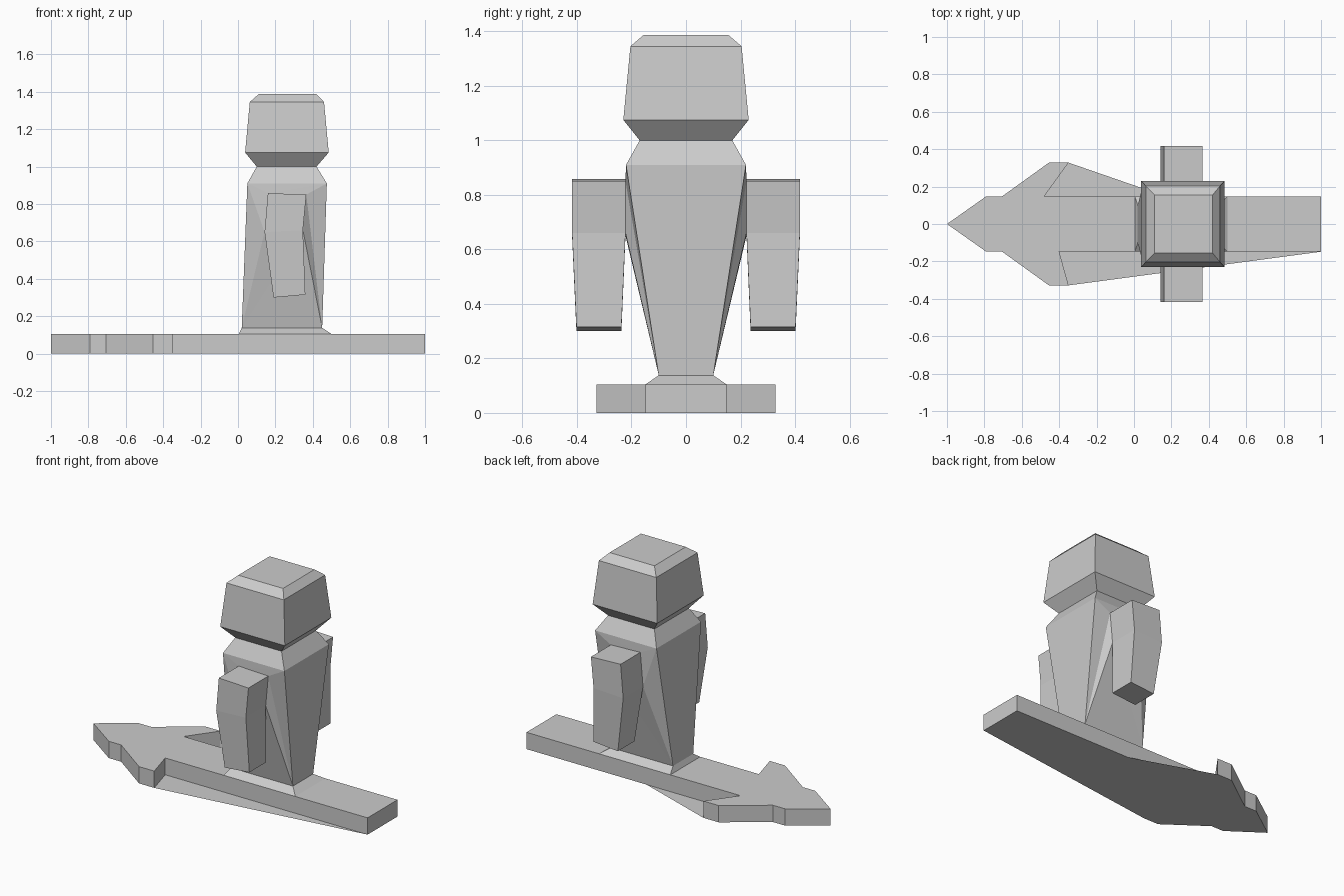
import bpy, bmesh

if "Cube" in bpy.data.objects:
    bpy.data.objects.remove(bpy.data.objects["Cube"])


def make_object(name, verts, faces):
    me = bpy.data.meshes.new(name)
    me.from_pydata(verts, [], faces)
    bm = bmesh.new()
    bm.from_mesh(me)
    bmesh.ops.recalc_face_normals(bm, faces=bm.faces[:])
    bm.to_mesh(me)
    bm.free()
    ob = bpy.data.objects.new(name, me)
    bpy.context.collection.objects.link(ob)
    return ob


def ring(z, x0, x1, y):
    return [(x0, -y, z), (x1, -y, z), (x1, y, z), (x0, y, z)]


def bands(i, sides=range(4)):
    """Quads joining four-point ring i to the next one."""
    a = i * 4
    return [(a + s, a + (s + 1) % 4, a + 4 + (s + 1) % 4, a + 4 + s) for s in sides]


# Arrow-shaped base: solid arrow with a wider flat underside
H = 0.105
arrow = [(-1, 0), (-.79, -.148), (-.705, -.148), (-.455, -.328), (-.35, -.328),
         (-.40, -.148), (1, -.148), (1, .148), (-.48, .148), (-.35, .328),
         (-.455, .328), (-.705, .148), (-.79, .148)]
n = len(arrow)
verts = [(x, y, H) for x, y in arrow] + [(x, y, 0) for x, y in arrow] + [(.17, .148, 0)]
faces = [tuple(range(n))]
for i in range(n):
    j = (i + 1) % n
    faces.append((i, j, n + j, n + i))
faces.append(tuple(n + i for i in (0, 1, 2, 3, 4, 6, 7)) + (2 * n,)
             + tuple(n + i for i in (9, 10, 11, 12)))
make_object("arrow_base", verts, faces)

# Arm profile (x, z), top / elbow / hand
top = [(.16, .858), (.365, .85)]
elbow = [(.142, .65), (.347, .66)]
hand = [(.19, .30), (.36, .315)]

# Torso: foot flare, tapered body, neck, with faceted sides meeting the shoulders
verts = (ring(H, .005, .50, .148) + ring(.138, .02, .45, .10)
         + ring(.91, .05, .475, .22) + ring(1.0, .10, .42, .17))
faces = bands(0) + bands(1, (1, 3)) + bands(2)
for s in (-1, 1):
    k = len(verts)
    verts += [(x, s * .222, z) for x, z in (elbow[0], elbow[1], top[1], top[0])]
    c = (4, 5, 9, 8) if s < 0 else (7, 6, 10, 11)
    for i in range(4):
        j = (i + 1) % 4
        faces += [(c[i], c[j], k + j), (c[i], k + j, k + i)]
make_object("torso", verts, faces)

# Head with bevelled crown
verts = (ring(1.0, .10, .42, .17) + ring(1.075, .038, .485, .23)
         + ring(1.345, .063, .46, .204) + ring(1.387, .11, .42, .155))
make_object("head", verts, bands(0) + bands(1) + bands(2) + [(12, 13, 14, 15)])

# Arms, mirrored front and back
for s, name in ((-1, "front_arm"), (1, "back_arm")):
    verts = []
    for (a, b), inner, outer in ((top, .222, .418), (elbow, .222, .418), (hand, .237, .402)):
        verts += [(a[0], s * inner, a[1]), (b[0], s * inner, b[1]),
                  (b[0], s * outer, b[1]), (a[0], s * outer, a[1])]
    make_object(name, verts, [(0, 1, 2, 3), (8, 9, 10, 11)] + bands(0, (1, 2, 3)) + bands(1))
